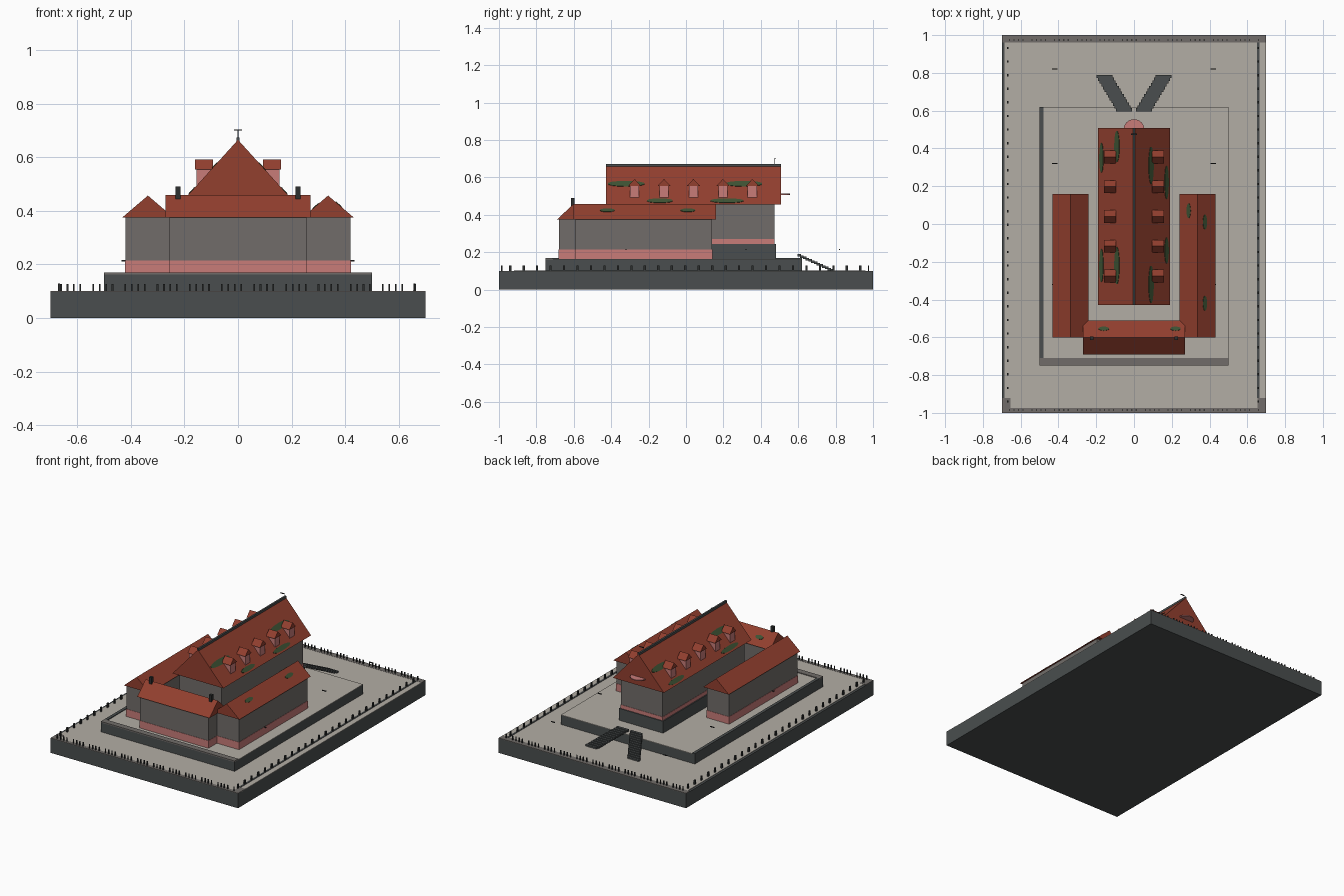
import bpy, bmesh, math
from mathutils import Matrix, Vector

cube = bpy.data.objects.get("Cube")
if cube:
    bpy.data.objects.remove(cube, do_unlink=True)


def material(name, r, g, b):
    m = bpy.data.materials.new(name)
    m.use_nodes = True
    m.diffuse_color = (r, g, b, 1)
    m.node_tree.nodes["Principled BSDF"].inputs["Base Color"].default_value = (r, g, b, 1)
    return m


STONE = material("dark stone", 0.068, 0.076, 0.077)
WALL = material("grey wall", 0.165, 0.152, 0.143)
FLOOR = material("pale paving", 0.45, 0.42, 0.375)
PINK = material("pink plaster", 0.58, 0.2, 0.19)
TILE = material("red roof tile", 0.29, 0.05, 0.028)
MOSS = material("green moss", 0.047, 0.085, 0.034)
IRON = material("dark iron", 0.025, 0.028, 0.028)


def finish(name, bm, mat):
    bmesh.ops.recalc_face_normals(bm, faces=bm.faces)
    mesh = bpy.data.meshes.new(name)
    bm.to_mesh(mesh)
    bm.free()
    mesh.materials.append(mat)
    ob = bpy.data.objects.new(name, mesh)
    bpy.context.collection.objects.link(ob)
    return ob


def add_box(bm, x, y, z):
    """Add a box given as three (low, high) ranges."""
    size = Matrix.Diagonal((x[1] - x[0], y[1] - y[0], z[1] - z[0], 1))
    centre = Matrix.Translation((sum(x) / 2, sum(y) / 2, sum(z) / 2))
    bmesh.ops.create_cube(bm, size=1, matrix=centre @ size)


def box(name, x, y, z, mat):
    bm = bmesh.new()
    add_box(bm, x, y, z)
    return finish(name, bm, mat)


def gable(name, x, y, z, mat, along="y"):
    """Triangular prism roof whose ridge runs along the given axis."""
    bm = bmesh.new()
    mx, my = sum(x) / 2, sum(y) / 2
    if along == "y":
        tri = [(x[0], y[0], z[0]), (x[1], y[0], z[0]), (mx, y[0], z[1])]
        push = Vector((0, y[1] - y[0], 0))
    else:
        tri = [(x[0], y[0], z[0]), (x[0], y[1], z[0]), (x[0], my, z[1])]
        push = Vector((x[1] - x[0], 0, 0))
    face = bm.faces.new([bm.verts.new(p) for p in tri])
    ext = bmesh.ops.extrude_face_region(bm, geom=[face])
    moved = [v for v in ext["geom"] if isinstance(v, bmesh.types.BMVert)]
    bmesh.ops.translate(bm, verts=moved, vec=push)
    return finish(name, bm, mat)


def moss(point, normal, long_axis, length, width):
    """Thin oval patch lying on a roof slope."""
    n, u = Vector(normal).normalized(), Vector(long_axis)
    v = n.cross(u)
    frame = Matrix((u, v, n)).transposed().to_4x4()
    bm = bmesh.new()
    bmesh.ops.create_cone(bm, cap_ends=True, segments=14, radius1=1, radius2=1, depth=1,
                          matrix=Matrix.Translation(point) @ frame
                          @ Matrix.Diagonal((length, width, 0.005, 1)))
    finish("moss_patch", bm, MOSS)


# Base slab with paving and edge strips
box("base_slab", (-0.7, 0.7), (-1, 1), (0, 0.097), STONE)
box("base_paving", (-0.685, 0.7), (-0.975, 0.96), (0.097, 0.1), FLOOR)
box("base_back_edge", (-0.7, 0.7), (0.96, 1), (0.097, 0.101), WALL)
box("base_front_edge", (-0.7, 0.7), (-1, -0.975), (0.097, 0.101), WALL)
for s in (-1, 1):
    box("corner_pad", sorted((s * 0.655, s * 0.7)), (-0.975, -0.92), (0.097, 0.101), WALL)
box("side_kerb", (0.652, 0.664), (-0.92, 0.96), (0.097, 0.103), STONE)

# Raised terrace
box("terrace", (-0.5, 0.5), (-0.75, 0.62), (0.1, 0.162), STONE)
box("terrace_paving", (-0.48, 0.5), (-0.71, 0.62), (0.162, 0.165), FLOOR)
box("terrace_front_rim", (-0.5, 0.5), (-0.75, -0.71), (0.162, 0.17), WALL)
box("terrace_side_rim", (-0.5, -0.48), (-0.71, 0.62), (0.162, 0.17), STONE)

# Fence posts around the base
bm = bmesh.new()
for i in range(27):
    y = -0.94 + i * 0.072
    for x in (-0.668, 0.658):
        add_box(bm, (x - 0.004, x + 0.004), (y - 0.006, y + 0.006), (0.1, 0.13))
for i in range(56):
    if i % 5 == 4:
        continue
    x = -0.66 + i * 0.024
    for y in (-0.985, 0.975):
        add_box(bm, (x - 0.003, x + 0.003), (y - 0.003, y + 0.003), (0.1, 0.128))
finish("fence_posts", bm, IRON)

# Main hall
box("hall_plinth", (-0.165, 0.165), (-0.41, 0.48), (0.16, 0.245), STONE)
box("hall_band", (-0.158, 0.158), (-0.402, 0.474), (0.245, 0.27), PINK)
box("hall_walls", (-0.156, 0.156), (-0.4, 0.472), (0.27, 0.46), WALL)
gable("hall_roof", (-0.19, 0.19), (-0.428, 0.508), (0.455, 0.665), TILE)
box("ridge_cap", (-0.006, 0.006), (-0.428, 0.508), (0.657, 0.673), STONE)
box("vane_pole", (-0.001, 0.001), (0.474, 0.476), (0.67, 0.702), IRON)
box("vane", (-0.015, 0.015), (0.472, 0.478), (0.699, 0.703), IRON)

# Thin round ledge on the back gable
bm = bmesh.new()
bmesh.ops.create_cone(bm, cap_ends=True, segments=24, radius1=0.055, radius2=0.055, depth=0.006,
                      matrix=Matrix.Translation((0, 0.5, 0.51)))
finish("gable_ledge", bm, PINK)

# Dormers in two rows of five
for s in (-1, 1):
    for i in range(5):
        y = -0.275 + i * 0.1575
        box("dormer_body", sorted((s * 0.097, s * 0.155)), (y - 0.025, y + 0.025),
            (0.488, 0.56), PINK)
        gable("dormer_roof", sorted((s * 0.094, s * 0.16)), (y - 0.034, y + 0.034),
              (0.555, 0.592), TILE, along="x")

# Side wings, front range chimneys
for s in (-1, 1):
    x = sorted((s * 0.255, s * 0.42))
    box("wing_band", (x[0] - 0.002, x[1] + 0.002), (-0.592, 0.142), (0.16, 0.215), PINK)
    box("wing_walls", x, (-0.59, 0.14), (0.215, 0.378), WALL)
    gable("wing_roof", sorted((s * 0.24, s * 0.432)), (-0.602, 0.16), (0.375, 0.457), TILE)
    x = s * 0.224
    box("chimney", (x - 0.01, x + 0.01), (-0.615, -0.595), (0.43, 0.49), IRON)

# Front range
box("front_band", (-0.257, 0.257), (-0.682, -0.518), (0.16, 0.215), PINK)
box("front_walls", (-0.255, 0.255), (-0.68, -0.52), (0.215, 0.378), WALL)
gable("front_roof", (-0.27, 0.27), (-0.69, -0.51), (0.375, 0.459), TILE, along="x")

# Moss on the roofs
for x, y, length, width in [(0.09, 0.31, 0.1, 0.02), (0.09, -0.32, 0.1, 0.02),
                            (0.172, 0.22, 0.09, 0.016), (0.172, -0.14, 0.07, 0.016),
                            (-0.09, 0.41, 0.085, 0.02), (-0.09, -0.22, 0.1, 0.02),
                            (-0.172, 0.35, 0.08, 0.016), (-0.172, -0.22, 0.09, 0.016)]:
    z = 0.455 + (0.19 - abs(x)) * 0.21 / 0.19
    moss((x, y, z), (math.copysign(0.21, x), 0, 0.19), (0, 1, 0), length, width)
for x, y in [(0.29, 0.07), (0.375, 0.01), (0.375, -0.42)]:
    z = 0.457 - abs(x - 0.336) * 0.082 / 0.096
    moss((x, y, z), (math.copysign(0.082, x - 0.336), 0, 0.096), (0, 1, 0), 0.04, 0.014)
for x in (-0.16, 0.22):
    moss((x, -0.555, 0.417), (0, 0.084, 0.09), (1, 0, 0), 0.028, 0.014)

# Two diverging flights of steps at the back
STEPS = 13
for s in (-1, 1):
    bm = bmesh.new()
    for i in range(STEPS):
        t = i / (STEPS - 1)
        x, y, z = s * (0.052 + 0.105 * t), 0.605 + 0.176 * t, 0.19 - 0.08 * t
        add_box(bm, (x - 0.042, x + 0.042), (y - 0.009, y + 0.009), (z - 0.014, z))
    finish("back_steps", bm, STONE)

# Small lamps
for x in (-0.42, 0.42):
    for y in (-0.32, 0.32, 0.82):
        box("lamp", (x - 0.014, x + 0.014), (y - 0.003, y + 0.003), (0.212, 0.217), IRON)
